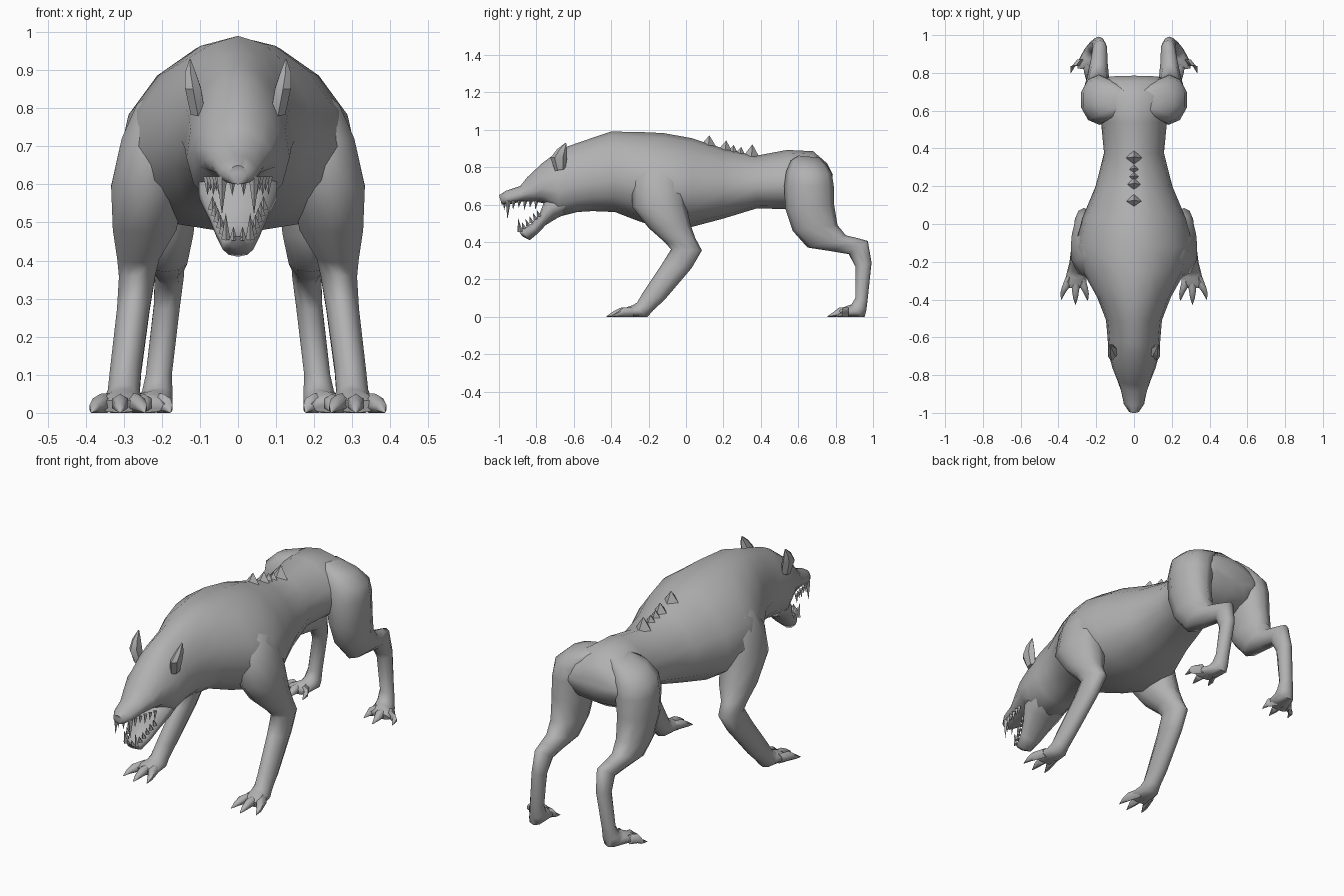
import bpy, bmesh, math
from mathutils import Vector

hide = bpy.data.materials.new("grey_hide")
hide.diffuse_color = (0.44, 0.44, 0.44, 1)


def finish(name, bm, angle=70):
    bmesh.ops.remove_doubles(bm, verts=bm.verts, dist=0.0005)
    bmesh.ops.recalc_face_normals(bm, faces=bm.faces)
    me = bpy.data.meshes.new(name)
    bm.to_mesh(me)
    bm.free()
    me.materials.append(hide)
    ob = bpy.data.objects.new(name, me)
    bpy.context.collection.objects.link(ob)
    bpy.ops.object.select_all(action='DESELECT')
    ob.select_set(True)
    bpy.context.view_layer.objects.active = ob
    bpy.ops.object.shade_smooth_by_angle(angle=math.radians(angle))
    return ob


def skin(bm, rings):
    """Bridge rings of points and cap both ends."""
    vs = [[bm.verts.new(p) for p in r] for r in rings]
    n = len(vs[0])
    for a, b in zip(vs, vs[1:]):
        for i in range(n):
            j = (i + 1) % n
            bm.faces.new((a[i], a[j], b[j], b[i]))
    bm.faces.new(vs[0])
    bm.faces.new(vs[-1])


def loft(bm, sections, sides=10, side=1, pinch=0.0):
    """Each section: side-plane point A (y, z), point B (y, z), x centre, half width."""
    rings = []
    for y1, z1, y2, z2, xc, hw in sections:
        ring = []
        for i in range(sides):
            a = 2 * math.pi * i / sides
            c = math.cos(a)
            t = (1 - c) / 2
            w = hw * math.sin(a) * (1 - pinch * c)
            ring.append((side * (xc + w), y1 + (y2 - y1) * t, z1 + (z2 - z1) * t))
        rings.append(ring)
    skin(bm, rings)


def spike(bm, base, tip, r, sides=4):
    """Pyramid from base to tip."""
    base, tip = Vector(base), Vector(tip)
    d = (tip - base).normalized()
    u = d.cross(Vector((0, 1, 0))).normalized()
    v = d.cross(u)
    ring = []
    for i in range(sides):
        a = 2 * math.pi * i / sides
        ring.append(bm.verts.new(base + u * r * math.cos(a) + v * r * math.sin(a)))
    top = bm.verts.new(tip)
    for i in range(sides):
        bm.faces.new((ring[i], ring[(i + 1) % sides], top))
    bm.faces.new(ring)


# Torso, neck and upper head in one run from rump to nose
bm = bmesh.new()
loft(bm, [
    (.785, .76, .775, .68, 0, .13), (.755, .82, .74, .62, 0, .20),
    (.68, .885, .66, .57, 0, .225), (.54, .892, .54, .575, 0, .172),
    (.37, .86, .38, .58, 0, .156), (.2, .90, .2, .525, 0, .20),
    (.03, .955, .03, .48, 0, .27), (-.12, .982, -.12, .47, 0, .308),
    (-.25, .988, -.25, .51, 0, .268), (-.40, .99, -.38, .56, 0, .192),
    (-.52, .95, -.5, .565, 0, .146), (-.63, .912, -.58, .56, 0, .138),
    (-.69, .88, -.68, .535, 0, .133), (-.77, .82, -.755, .605, 0, .113),
    (-.85, .745, -.80, .615, 0, .09), (-.885, .70, -.88, .615, 0, .068),
    (-.96, .675, -.95, .60, 0, .052), (-1.0, .65, -.985, .60, 0, .028),
], sides=14, pinch=0.19)
finish("body", bm)

# Lower jaw, hanging open, with cheeks closing the mouth corners
bm = bmesh.new()
loft(bm, [
    (-.62, .70, -.58, .575, 0, .105), (-.755, .625, -.685, .53, 0, .108),
    (-.785, .545, -.75, .49, 0, .08), (-.83, .495, -.79, .447, 0, .06),
    (-.88, .465, -.835, .41, 0, .042), (-.90, .465, -.875, .43, 0, .022),
], sides=10)
finish("lower_jaw", bm)

# Teeth along both jaws, with long fangs in front
bm = bmesh.new()
for s in (-1, 1):
    for i in range(6):
        t = i / 5
        x, y = .042 + .038 * t, -.95 + .15 * t
        drop = .085 if i == 0 else .022 + .012 * (i % 2)
        spike(bm, (s * x, y, .62), (s * x, y - .005, .605 - drop), .014 if i == 0 else .011)
        x, y, z = .032 + .035 * t, -.885 + .10 * t, .455 + .08 * t
        rise = .07 if i == 0 else .035
        spike(bm, (s * x, y, z), (s * x, y - .012, z + rise), .012)
    spike(bm, (s * .015, -.97, .615), (s * .015, -.972, .57), .01)
    spike(bm, (s * .012, -.89, .455), (s * .012, -.9, .49), .01)
finish("teeth", bm, 20)

# Ears
bm = bmesh.new()
for s in (-1, 1):
    loft(bm, [(-.70, .78, -.645, .79, .105, .022), (-.725, .85, -.635, .855, .118, .024),
              (-.69, .895, -.635, .89, .125, .016),
              (-.645, .93, -.64, .925, .126, .002)], sides=6, side=s)
finish("ears", bm, 40)

# Front legs running down into the paws
bm = bmesh.new()
for s in (-1, 1):
    loft(bm, [
        (-.21, .87, -.08, .87, .15, .05), (-.26, .81, -.03, .81, .185, .085),
        (-.29, .72, -.005, .72, .218, .092),
        (-.29, .59, .0, .60, .238, .10), (-.20, .475, .025, .49, .245, .088),
        (-.11, .395, .05, .42, .262, .058), (-.08, .36, .085, .355, .265, .05),
        (-.13, .28, .03, .26, .275, .045), (-.23, .13, -.115, .09, .295, .043),
        (-.262, .075, -.175, .035, .30, .044), (-.285, .062, -.205, .0, .302, .05),
        (-.315, .052, -.29, .0, .308, .06), (-.34, .035, -.33, .0, .312, .055),
    ], side=s)
finish("front_legs", bm)

# Hind legs running down into the paws
bm = bmesh.new()
for s in (-1, 1):
    loft(bm, [
        (.60, .862, .715, .85, .075, .05), (.56, .835, .75, .815, .125, .09),
        (.535, .775, .78, .765, .17, .105), (.525, .70, .79, .70, .183, .102),
        (.53, .58, .792, .60, .19, .09), (.57, .46, .81, .49, .19, .077),
        (.65, .37, .855, .435, .19, .06), (.78, .35, .92, .42, .185, .046),
        (.87, .335, .972, .405, .18, .04), (.905, .27, .992, .29, .187, .036),
        (.905, .10, .972, .10, .208, .036), (.885, .066, .965, .04, .212, .042),
        (.865, .06, .955, .0, .218, .048), (.84, .05, .87, .0, .238, .062),
        (.82, .035, .83, .0, .245, .058),
    ], side=s)
finish("hind_legs", bm)


def toes(bm, s, xc, back, tips):
    """Arched toes fanning out from the paw, each narrowing to a claw."""
    for x, y in tips:
        bx = xc + (x - xc) * .45
        mx, my = bx + (x - bx) * .45, back + (y - back) * .45
        loft(bm, [(back, .052, back, 0, bx, .022), (my, .05, my, 0, mx, .023),
                  (y + .035, .028, y + .035, 0, x - (x - bx) * .2, .015),
                  (y, .003, y, 0, x, .002)], sides=6, side=s)


# Clawed toes
bm = bmesh.new()
for s in (-1, 1):
    toes(bm, s, .308, -.28, [(.245, -.405), (.31, -.425), (.385, -.40)])
finish("front_toes", bm, 60)
bm = bmesh.new()
for s in (-1, 1):
    toes(bm, s, .24, .87, [(.178, .79), (.25, .757), (.335, .80)])
finish("hind_toes", bm, 60)

# Row of spines on the back
bm = bmesh.new()
for y, z, r in ((.12, .97, .04), (.21, .942, .035), (.25, .918, .025), (.29, .908, .025), (.35, .922, .042)):
    spike(bm, (0, y, .945 - .25 * y), (0, y + .005, z), r)
finish("back_spines", bm, 20)
